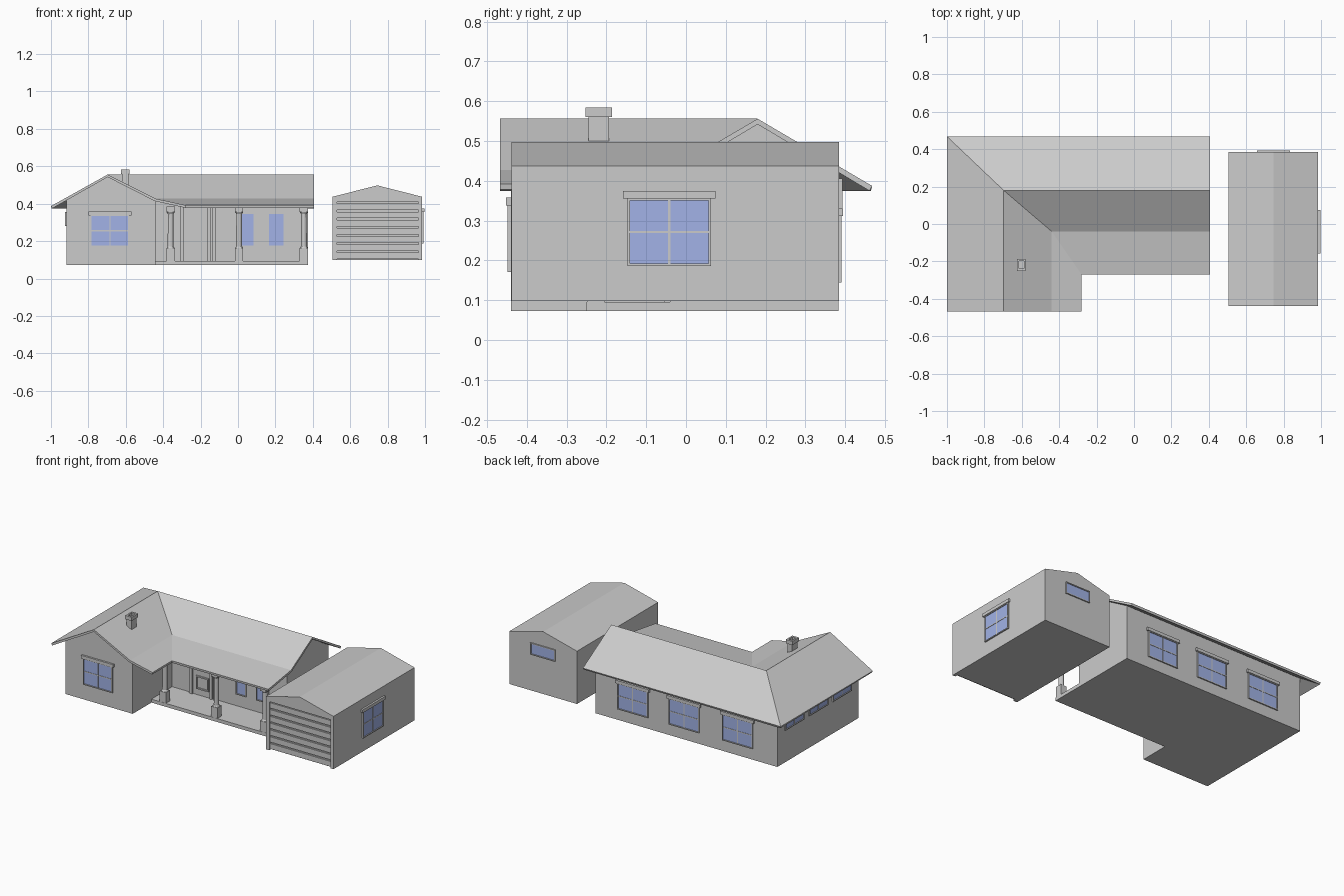
import bpy, bmesh
from math import radians
from mathutils import Matrix, Vector

if "Cube" in bpy.data.objects:
    bpy.data.objects.remove(bpy.data.objects["Cube"])

glass = bpy.data.materials.new("window_glass")
glass.diffuse_color = (0.36, 0.45, 0.80, 1)
glass.use_nodes = True
glass.node_tree.nodes["Principled BSDF"].inputs["Base Color"].default_value = glass.diffuse_color


def add(name, bm, mat=None):
    bmesh.ops.recalc_face_normals(bm, faces=bm.faces[:])
    me = bpy.data.meshes.new(name)
    bm.to_mesh(me)
    bm.free()
    ob = bpy.data.objects.new(name, me)
    bpy.context.collection.objects.link(ob)
    if mat:
        me.materials.append(mat)
    return ob


def add_box(bm, x0, x1, y0, y1, z0, z1):
    m = Matrix.Translation(((x0 + x1) / 2, (y0 + y1) / 2, (z0 + z1) / 2))
    m = m @ Matrix.Diagonal((x1 - x0, y1 - y0, z1 - z0, 1))
    bmesh.ops.create_cube(bm, size=1, matrix=m)


def boxes(name, items, mat=None, matrix=None):
    bm = bmesh.new()
    for b in items:
        add_box(bm, *b)
    if matrix:
        bm.transform(matrix)
    return add(name, bm, mat)


def prism(name, profile, axis, a, b):
    """Extrude a 2D profile (other horizontal axis, z) along x or y."""
    bm = bmesh.new()
    pt = (lambda p: (a, p[0], p[1])) if axis == 'x' else (lambda p: (p[0], a, p[1]))
    f = bm.faces.new([bm.verts.new(pt(p)) for p in profile])
    ext = bmesh.ops.extrude_face_region(bm, geom=[f])
    d = Vector((b - a, 0, 0)) if axis == 'x' else Vector((0, b - a, 0))
    bmesh.ops.translate(bm, vec=d, verts=[v for v in ext['geom'] if isinstance(v, bmesh.types.BMVert)])
    return add(name, bm)


def window(name, side, centre, wall, w, z0, z1, cols=2, rows=2, lintel=True):
    """Framed window on a wall; side is the rotation of the wall from the front."""
    loc = (centre, wall) if side in (0, 180) else (wall, centre)
    m = Matrix.Translation((*loc, 0)) @ Matrix.Rotation(radians(side), 4, 'Z')
    h, t = w / 2, 0.006
    boxes(name + "_glass", [(-h, h, -0.003, 0.005, z0, z1)], glass, m)
    bars = [(-h - t, -h, -0.008, 0.004, z0 - t, z1 + t), (h, h + t, -0.008, 0.004, z0 - t, z1 + t),
            (-h, h, -0.008, 0.004, z0 - t, z0), (-h, h, -0.008, 0.004, z1, z1 + t)]
    for i in range(1, cols):
        u = -h + w * i / cols
        bars.append((u - 0.003, u + 0.003, -0.005, 0.004, z0, z1))
    for j in range(1, rows):
        v = z0 + (z1 - z0) * j / rows
        bars.append((-h, h, -0.005, 0.004, v - 0.003, v + 0.003))
    if lintel:
        bars.append((-h - 0.017, h + 0.017, -0.012, 0.004, z1 + 0.004, z1 + 0.024))
    boxes(name + "_frame", bars, None, m)


# House walls: front-gabled wing, main block, back-left corner under the hip
B = 0.073
prism("wing_walls", [(-0.917, B), (-0.44, B), (-0.44, 0.413), (-0.697, 0.543), (-0.917, 0.42)], 'y', -0.44, 0.18)
prism("main_walls", [(-0.04, B), (0.383, B), (0.383, 0.42), (0.18, 0.543), (-0.04, 0.413)], 'x', -0.697, 0.375)
boxes("corner_walls", [(-0.917, -0.69, 0.17, 0.383, B, 0.42)])

# L-shaped roof with a hip at the back left and a flatter skirt over the porch
bm = bmesh.new()
P = {k: bm.verts.new(v) for k, v in dict(
    back_l=(-1, 0.468, 0.387), back_r=(0.405, 0.468, 0.387), front_l=(-1, -0.468, 0.387),
    ridge=(-0.697, 0.18, 0.556), ridge_r=(0.405, 0.18, 0.556), ridge_f=(-0.697, -0.468, 0.556),
    knee=(-0.44, -0.04, 0.427), knee_r=(0.405, -0.04, 0.427), knee_f=(-0.44, -0.468, 0.427),
    eave=(-0.28, -0.27, 0.392), eave_r=(0.405, -0.27, 0.392), eave_f=(-0.28, -0.468, 0.392)).items()}
for names in ("back_l front_l ridge_f ridge", "back_r back_l ridge ridge_r", "ridge_r ridge knee knee_r",
              "ridge ridge_f knee_f knee", "knee_r knee eave eave_r", "knee knee_f eave_f eave"):
    bm.faces.new([P[n] for n in names.split()])
roof = add("house_roof", bm)
up = roof.data.polygons[0].normal.z > 0
mod = roof.modifiers.new("thickness", 'SOLIDIFY')
mod.thickness = 0.014
mod.offset = -1 if up else 1

# Chimney with an open cap
cx, cy = -0.602, -0.219
boxes("chimney", [(cx - 0.017, cx + 0.017, cy - 0.026, cy + 0.026, 0.46, 0.565)])
boxes("chimney_cap", [(cx - 0.023, cx - 0.013, cy - 0.033, cy + 0.033, 0.56, 0.584),
                      (cx + 0.013, cx + 0.023, cy - 0.033, cy + 0.033, 0.56, 0.584),
                      (cx - 0.013, cx + 0.013, cy - 0.033, cy - 0.02, 0.56, 0.584),
                      (cx - 0.013, cx + 0.013, cy + 0.02, cy + 0.033, 0.56, 0.584)])

# Porch floor and columns
boxes("porch_floor", [(-0.44, 0.375, -0.25, -0.04, B, 0.095)])
for i, x in enumerate((-0.36, 0.006, 0.352)):
    y = -0.227
    bm = bmesh.new()
    add_box(bm, x - 0.022, x + 0.022, y - 0.022, y + 0.022, 0.095, 0.163)
    add_box(bm, x - 0.022, x + 0.022, y - 0.022, y + 0.022, 0.355, 0.386)
    for z, h, r0, r1 in ((0.168, 0.012, 0.022, 0.015), (0.257, 0.18, 0.016, 0.015), (0.35, 0.012, 0.015, 0.022)):
        bmesh.ops.create_cone(bm, cap_ends=True, segments=12, radius1=r0, radius2=r1, depth=h,
                              matrix=Matrix.Translation((x, y, z)))
    add(f"porch_column_{i + 1}", bm)

# Front door with surround, side strip and two raised panels
boxes("door_surround", [(-0.31, -0.288, -0.055, -0.03, 0.095, 0.395), (-0.165, -0.148, -0.055, -0.03, 0.095, 0.395),
                        (-0.135, -0.12, -0.055, -0.03, 0.095, 0.395), (-0.31, -0.12, -0.055, -0.03, 0.385, 0.4)])
boxes("front_door", [(-0.288, -0.165, -0.046, -0.03, 0.095, 0.385)])
bars = []
for z0, z1 in ((0.135, 0.22), (0.275, 0.36)):
    bars += [(-0.262, -0.254, -0.054, -0.04, z0, z1), (-0.183, -0.175, -0.054, -0.04, z0, z1),
             (-0.254, -0.183, -0.054, -0.04, z0, z0 + 0.008), (-0.254, -0.183, -0.054, -0.04, z1 - 0.008, z1)]
boxes("door_panels", bars)

# House windows
window("wing_window", 0, -0.685, -0.44, 0.195, 0.177, 0.334)
window("porch_window_1", 0, 0.053, -0.04, 0.062, 0.177, 0.345, 1, 1, False)
window("porch_window_2", 0, 0.205, -0.04, 0.078, 0.177, 0.345, 1, 1, False)
for i, x in enumerate((0.108, -0.257, -0.637)):
    window(f"back_window_{i + 1}", 180, x, 0.383, 0.205, 0.15, 0.307)
for i, y in enumerate((0.213, -0.03, -0.27)):
    window(f"left_window_{i + 1}", -90, y, -0.917, 0.18, 0.286, 0.35, 2, 1, False)

# Garage: gabled body, front surround and recessed slatted door
gable = [(0.985, 0.437), (0.745, 0.498), (0.505, 0.437)]
prism("garage_walls", [(0.505, 0.098), (0.985, 0.098)] + gable, 'y', -0.42, 0.385)
prism("garage_front", [(0.505, 0.098), (0.53, 0.098), (0.53, 0.41), (0.965, 0.41), (0.965, 0.098), (0.985, 0.098)]
      + gable, 'y', -0.438, -0.42)
boxes("garage_door_slats", [(0.53, 0.965, -0.43, -0.418, 0.104 + 0.0437 * i, 0.138 + 0.0437 * i) for i in range(7)])
window("garage_side_window", 90, -0.042, 0.985, 0.198, 0.192, 0.351)
window("garage_back_window", 180, 0.745, 0.385, 0.165, 0.337, 0.4, 1, 1, False)
